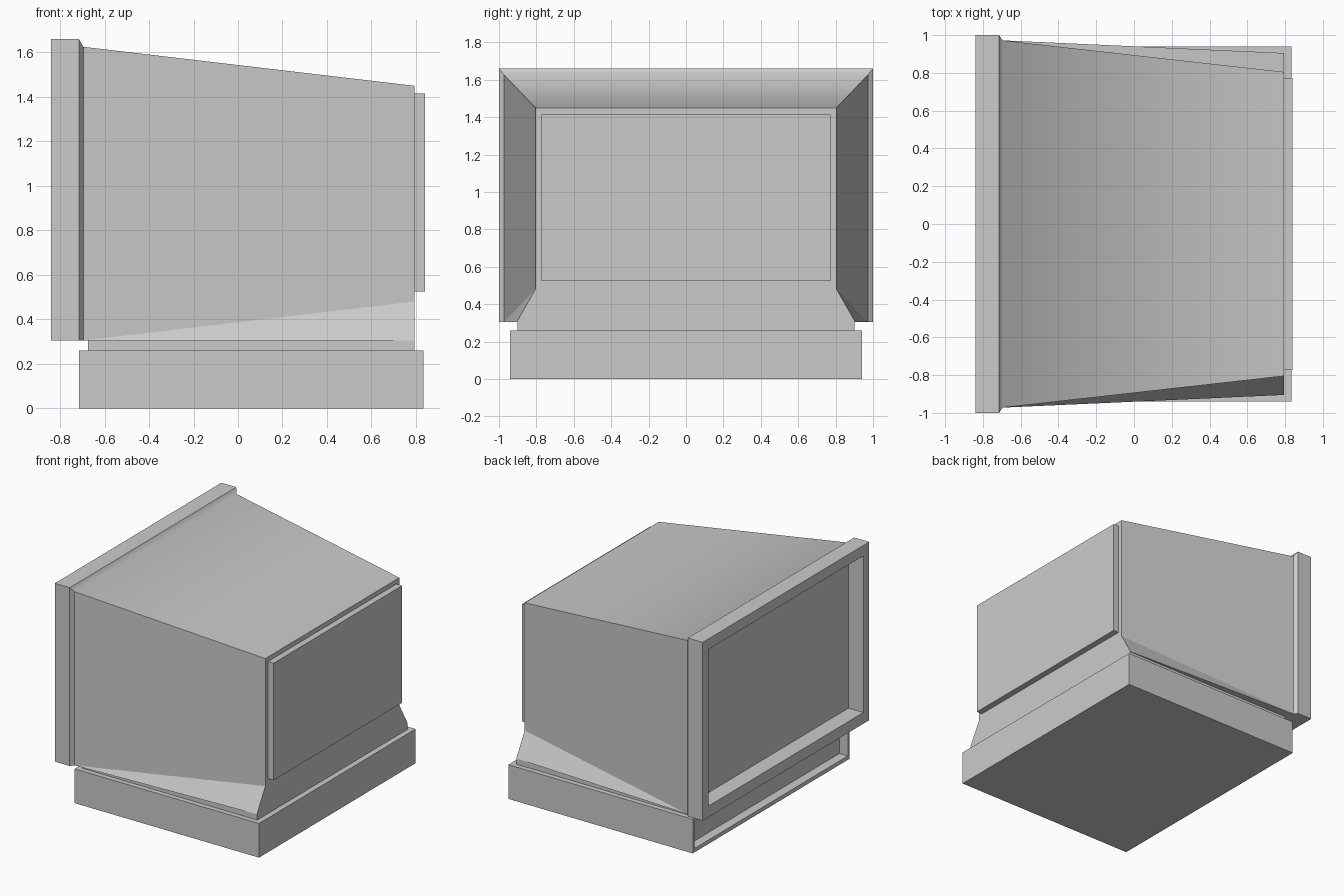
import bpy, bmesh

if "Cube" in bpy.data.objects:
    bpy.data.objects.remove(bpy.data.objects["Cube"])


def finish(name, bm, smooth_top=False):
    bmesh.ops.remove_doubles(bm, verts=bm.verts, dist=0.0005)
    bmesh.ops.recalc_face_normals(bm, faces=bm.faces)
    if smooth_top:
        # Blend only the bezel lip into the sloping roof
        for f in bm.faces:
            f.normal_update()
            f.smooth = 0.3 < f.normal.z < 0.999
    mesh = bpy.data.meshes.new(name)
    bm.to_mesh(mesh)
    bm.free()
    obj = bpy.data.objects.new(name, mesh)
    bpy.context.collection.objects.link(obj)
    return obj


def loft(name, sections, smooth_top=False):
    """Section: x, half width, bottom half width, bottom z, side foot z, top z."""
    bm = bmesh.new()
    rings = []
    for x, w, wb, bottom, foot, top in sections:
        pts = [(-w, top), (-w, foot), (-wb, bottom), (wb, bottom), (w, foot), (w, top)]
        # Drop the duplicate points where the side has no flare
        rings.append([bm.verts.new((x, y, z)) for y, z in pts])
    for a, b in zip(rings, rings[1:]):
        for i in range(6):
            j = (i + 1) % 6
            quad = [a[i], a[j], b[j], b[i]]
            unique = []
            for v in quad:
                if all((v.co - u.co).length > 0.0005 for u in unique):
                    unique.append(v)
            if len(unique) > 2:
                bm.faces.new(unique)
    for ring in (rings[0], rings[-1]):
        unique = []
        for v in ring:
            if all((v.co - u.co).length > 0.0005 for u in unique):
                unique.append(v)
        bm.faces.new(unique)
    return finish(name, bm, smooth_top)


def plain(x, w, bottom, top):
    return (x, w, w, bottom, bottom, top)


# Monitor housing: recessed screen, bezel, lip and tapered rear with flared skirt
loft("monitor_housing", [
    plain(-0.715, 0.93, 0.39, 1.58),
    plain(-0.84, 0.93, 0.39, 1.58),
    plain(-0.84, 1.0, 0.305, 1.66),
    plain(-0.715, 1.0, 0.305, 1.66),
    plain(-0.695, 0.972, 0.305, 1.625),
    (0.793, 0.805, 0.905, 0.305, 0.48, 1.45),
], smooth_top=True)

# Raised rear panel
loft("rear_panel", [plain(0.78, 0.772, 0.525, 1.415), plain(0.84, 0.772, 0.525, 1.415)])

# Neck between housing and base
loft("neck", [plain(-0.675, 0.902, 0.25, 0.31), plain(0.793, 0.902, 0.25, 0.31)])

# Base with a shallow recess in its screen-side face
loft("base", [
    plain(-0.645, 0.922, 0.03, 0.235),
    plain(-0.715, 0.922, 0.03, 0.235),
    plain(-0.715, 0.94, 0.0, 0.26),
    plain(0.835, 0.94, 0.0, 0.26),
])
